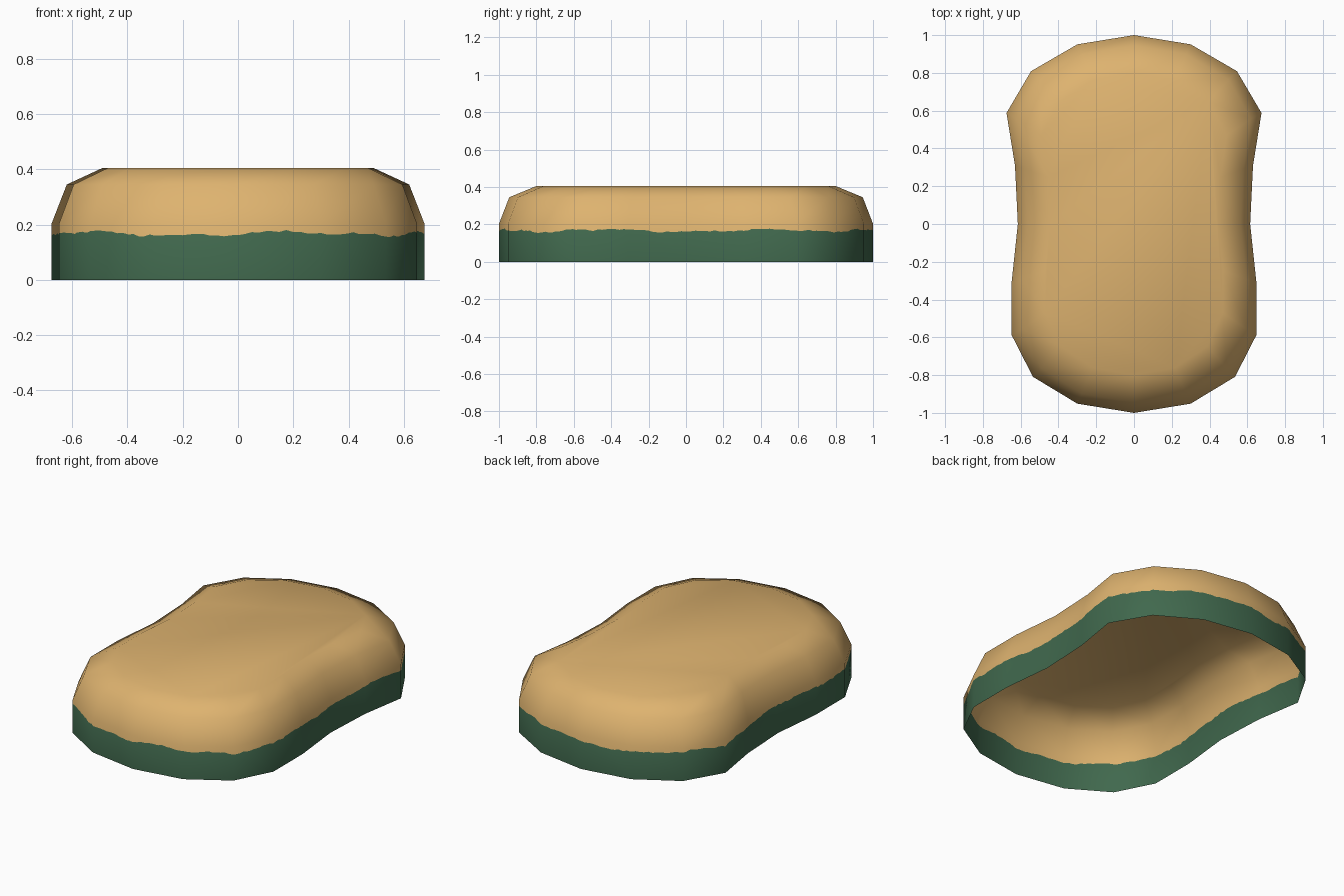
import bpy, bmesh, math, random
from mathutils import Vector

if "Cube" in bpy.data.objects:
    bpy.data.objects.remove(bpy.data.objects["Cube"])

random.seed(4)

def material(name, rgb):
    m = bpy.data.materials.new(name)
    m.diffuse_color = (*rgb, 1)
    m.use_nodes = True
    m.node_tree.nodes["Principled BSDF"].inputs["Base Color"].default_value = m.diffuse_color
    return m

sand = material("sand", (0.73, 0.45, 0.16))
grass = material("grass_green", (0.052, 0.14, 0.075))

# Half outline, back to front, mirrored to a closed 20-sided peanut shape
half_x = [0, 0.30, 0.545, 0.675, 0.63, 0.615, 0.648, 0.648, 0.535, 0.30, 0]
half = [(x, math.cos(math.radians(18 * i))) for i, x in enumerate(half_x)]
outline = half + [(-x, y) for x, y in half[-2:0:-1]]
N = len(outline)

# Height, x inset and y inset of the rings
profile = [(0, 1, 1), (0.203, 1, 1), (0.345, 0.918, 0.945), (0.405, 0.726, 0.80)]

bm = bmesh.new()
rings = [[bm.verts.new((x * sx, y * sy, z)) for x, y in outline] for z, sx, sy in profile]
jag_ends = {}

# Ragged paint line between the green foot and the sandy top
STEPS = 12
def paint_height(t):
    a = 2 * math.pi * t
    return 0.167 + 0.006 * math.sin(7 * a) + 0.004 * math.sin(17 * a + 1) + random.uniform(-0.004, 0.004)

line = []
for i in range(N):
    a, b = Vector(outline[i]), Vector(outline[(i + 1) % N])
    for s in range(STEPS):
        p = a.lerp(b, s / STEPS)
        v = bm.verts.new((p.x, p.y, paint_height((i + s / STEPS) / N)))
        line.append(v)
        jag_ends[v] = (i, s / STEPS)

for i in range(N):
    j = (i + 1) % N
    jag = [line[(i * STEPS + s) % len(line)] for s in range(STEPS + 1)]
    bm.faces.new([rings[0][j], rings[0][i]] + jag).material_index = 1
    bm.faces.new([rings[1][i], rings[1][j]] + jag[::-1])
    for lo, hi in zip(rings[1:], rings[2:]):
        bm.faces.new([lo[j], lo[i], hi[i], hi[j]])
bm.faces.new(rings[3])

# Open underneath: make the cap and the walls face outwards
bmesh.ops.recalc_face_normals(bm, faces=bm.faces)
if bm.faces[:][-1].normal.z < 0:
    bmesh.ops.reverse_faces(bm, faces=bm.faces)
for f in bm.faces:
    f.smooth = True

# Rounded shading that runs evenly across the ragged line
bm.normal_update()
side = []
for i in range(N):
    t = Vector(outline[(i + 1) % N]) - Vector(outline[i - 1])
    side.append(Vector((-t.y, t.x, 0)).normalized())
    if side[i].dot(Vector((*outline[i], 0))) < 0:
        side[i].negate()
tilt = [0, 0.25, 0.8, 3.5]
bm.verts.index_update()
normals = [None] * len(bm.verts)
for r, ring in enumerate(rings):
    for i, v in enumerate(ring):
        normals[v.index] = (side[i] + Vector((0, 0, tilt[r]))).normalized()
for v, (i, s) in jag_ends.items():
    n = side[i].lerp(side[(i + 1) % N], s)
    normals[v.index] = (n + Vector((0, 0, 0.2))).normalized()

me = bpy.data.meshes.new("island_shell")
bm.to_mesh(me)
bm.free()
me.materials.append(sand)
me.materials.append(grass)
me.normals_split_custom_set_from_vertices([tuple(n) for n in normals])
shell = bpy.data.objects.new("island_shell", me)
bpy.context.collection.objects.link(shell)
